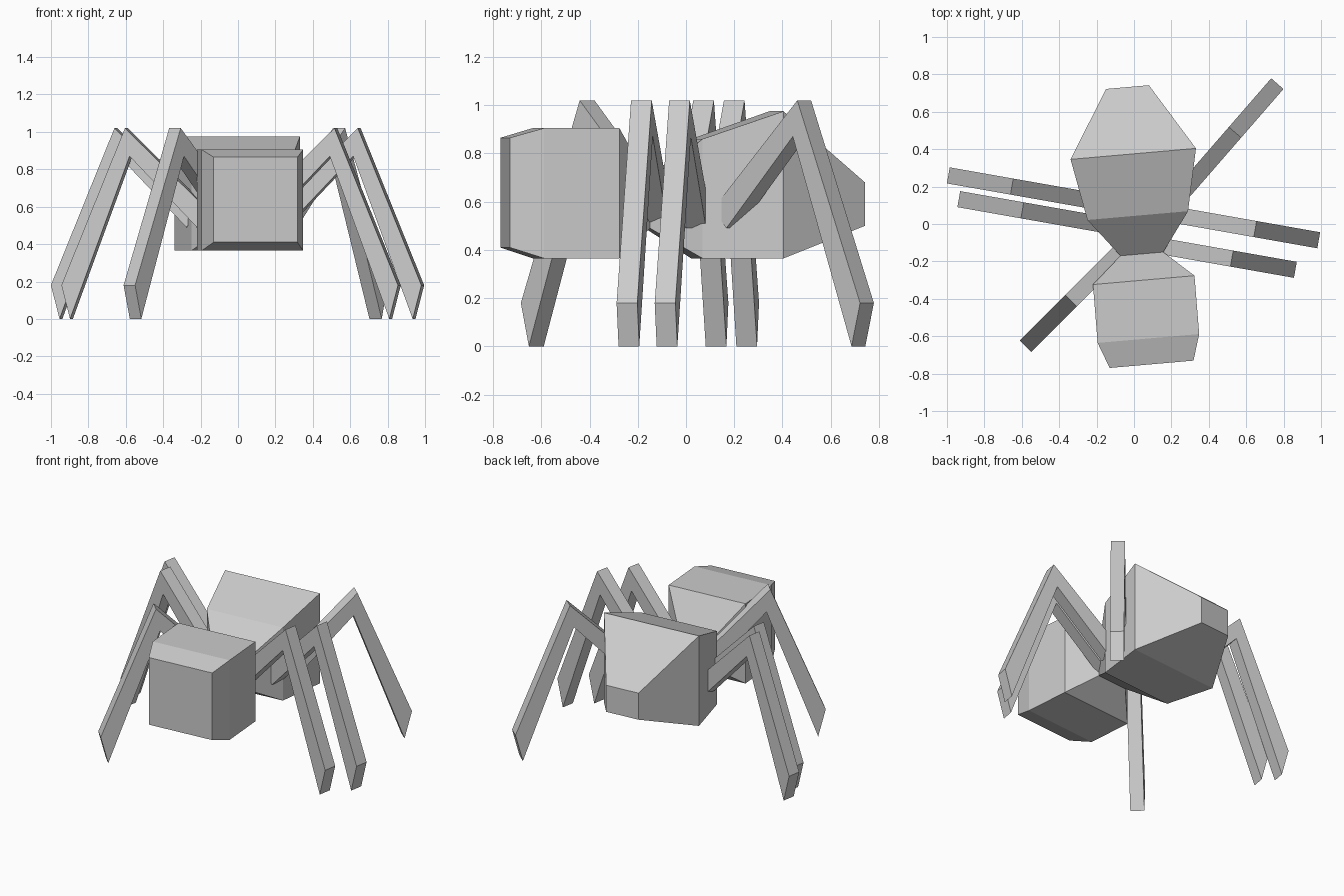
import bpy, bmesh, math
from mathutils import Vector

if "Cube" in bpy.data.objects:
    bpy.data.objects.remove(bpy.data.objects["Cube"])


def build(name, bm):
    bmesh.ops.recalc_face_normals(bm, faces=bm.faces[:])
    mesh = bpy.data.meshes.new(name)
    bm.to_mesh(mesh)
    bm.free()
    obj = bpy.data.objects.new(name, mesh)
    bpy.context.collection.objects.link(obj)
    return obj


def loft(name, rings):
    """Join closed rings of points with quads and cap both ends."""
    bm = bmesh.new()
    loops = [[bm.verts.new(p) for p in ring] for ring in rings]
    n = len(loops[0])
    for a, b in zip(loops, loops[1:]):
        for i in range(n):
            j = (i + 1) % n
            bm.faces.new((a[i], a[j], b[j], b[i]))
    bm.faces.new(loops[0])
    bm.faces.new(loops[-1])
    return build(name, bm)


TURN = math.radians(5)  # body is turned slightly about z


def section(cx, cy, width, z0, z1):
    """Rectangular body cross-section centred on (cx, cy)."""
    side = Vector((math.cos(TURN), math.sin(TURN), 0)) * width / 2
    c = Vector((cx, cy, 0))
    return [c - side + Vector((0, 0, z0)), c + side + Vector((0, 0, z0)),
            c + side + Vector((0, 0, z1)), c - side + Vector((0, 0, z1))]


# Body: two faceted blocks meeting at a narrow waist
waist = section(0.042, -0.16, 0.23, 0.49, 0.68)
loft("abdomen", [waist,
                 section(0.02, 0.045, 0.54, 0.365, 0.86),
                 section(-0.004, 0.375, 0.673, 0.365, 0.975),
                 section(-0.035, 0.732, 0.23, 0.50, 0.68)])
loft("head", [section(0.094, -0.75, 0.45, 0.41, 0.865),
              section(0.077, -0.612, 0.545, 0.365, 0.905),
              section(0.052, -0.30, 0.545, 0.365, 0.905),
              waist])

# Leg side profile: distance outward from the knee, height
PROFILE = [(0, 1.02), (0.345, 0.18), (0.298, 0), (-0.025, 0.87),
           (-0.39, 0.49), (-0.437, 0.54), (-0.437, 0.595)]


def leg(name, x, y, angle, width=0.087):
    a = math.radians(angle)
    out = Vector((math.cos(a), math.sin(a), 0))
    across = Vector((-out.y, out.x, 0)) * width / 2
    knee = Vector((x, y, 0))
    loft(name, [[knee + out * r + across * s + Vector((0, 0, z))
                 for r, z in PROFILE] for s in (-1, 1)])


# Legs: knee position and heading
leg("right_back_leg", 0.54, 0.49, 49)
leg("right_middle_leg", 0.648, -0.027, -10)
leg("right_front_leg", 0.523, -0.185, -10)
leg("left_back_leg", -0.653, 0.20, 170)
leg("left_middle_leg", -0.597, 0.073, 170)
leg("left_front_leg", -0.337, -0.41, 225)
